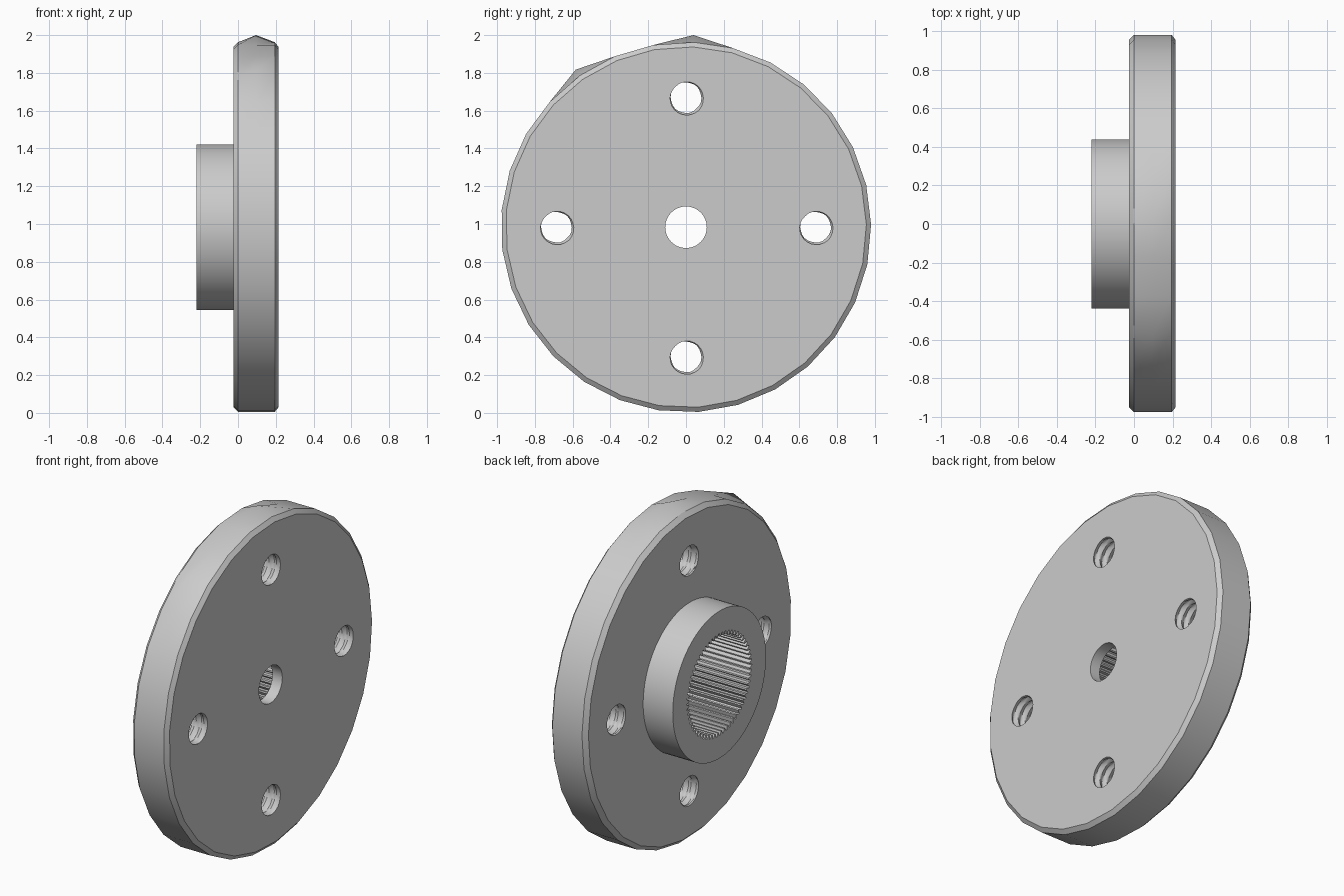
import bpy
import bmesh
from math import sin, cos, pi, radians

if "Cube" in bpy.data.objects:
    bpy.data.objects.remove(bpy.data.objects["Cube"])

CENTRE = 0.983      # height of the axle
RIM_SEGS = 29
PITCH = 0.05

grey = bpy.data.materials.new("light grey metal")
grey.use_nodes = True
grey.diffuse_color = (0.6, 0.6, 0.6, 1)
grey.node_tree.nodes["Principled BSDF"].inputs["Base Color"].default_value = (0.6, 0.6, 0.6, 1)


def loft(name, stations, segs, radius, y=0.0, z=0.0, start=0.0):
    """Closed solid along x; radius(i, x, k) gives each ring its outline."""
    bm = bmesh.new()
    rings = []
    for i, x in enumerate(stations):
        ring = []
        for k in range(segs):
            a = start + 2 * pi * k / segs
            r = radius(i, x, k)
            ring.append(bm.verts.new((x, y + r * sin(a), CENTRE + z + r * cos(a))))
        rings.append(ring)
    for a, b in zip(rings, rings[1:]):
        for k in range(segs):
            n = (k + 1) % segs
            bm.faces.new((a[k], a[n], b[n], b[k]))
    bm.faces.new(rings[0])
    bm.faces.new(rings[-1])
    bmesh.ops.recalc_face_normals(bm, faces=bm.faces)
    mesh = bpy.data.meshes.new(name)
    bm.to_mesh(mesh)
    bm.free()
    mesh.materials.append(grey)
    obj = bpy.data.objects.new(name, mesh)
    bpy.context.collection.objects.link(obj)
    return obj


def combine(target, tool, operation):
    tool.hide_render = True
    mod = target.modifiers.new("cut", 'BOOLEAN')
    mod.operation = operation
    mod.solver = 'EXACT'
    mod.object = tool
    bpy.context.view_layer.objects.active = target
    bpy.ops.object.modifier_apply(modifier=mod.name)
    bpy.data.objects.remove(tool)


# Chamfered disc with two raised points on the rim
rim_profile = [0.955, 0.98, 0.98, 0.98, 0.955]


def disc_radius(i, x, k):
    if i == 2 and k in (0, RIM_SEGS - 3):
        return 1.018
    return rim_profile[i]


flange = loft("flanged_hub", [-0.025, 0.0, 0.095, 0.195, 0.215], RIM_SEGS,
              disc_radius, start=radians(2.3))

# Raised collar
collar = loft("collar", [-0.22, 0.03], 96, lambda i, x, k: 0.439)
combine(flange, collar, 'UNION')

# Splined bore through the collar
TEETH = 60
bore = loft("bore_cutter", [-0.3, 0.15], TEETH * 4,
            lambda i, x, k: 0.305 if k % 4 < 2 else 0.283)
combine(flange, bore, 'DIFFERENCE')

# Small axle hole
axle = loft("axle_cutter", [0.1, 0.3], 48, lambda i, x, k: 0.11)
combine(flange, axle, 'DIFFERENCE')

# Four threaded bolt holes
SIDES = 24


def thread_radius(i, x, k):
    phase = (x / PITCH + k / SIDES + 0.825) % 1.0
    return 0.08 + 0.016 * (1 - abs(2 * phase - 1))


steps = [-0.06 + i * PITCH / 6 for i in range(38)]
for q in range(4):
    a = q * pi / 2
    bolt = loft("bolt_cutter", steps, SIDES, thread_radius,
                y=0.686 * sin(a), z=0.686 * cos(a))
    combine(flange, bolt, 'DIFFERENCE')

# Smooth shading with sharp edges kept
bpy.ops.object.select_all(action='DESELECT')
flange.select_set(True)
bpy.context.view_layer.objects.active = flange
bpy.ops.object.shade_smooth_by_angle(angle=radians(30))
